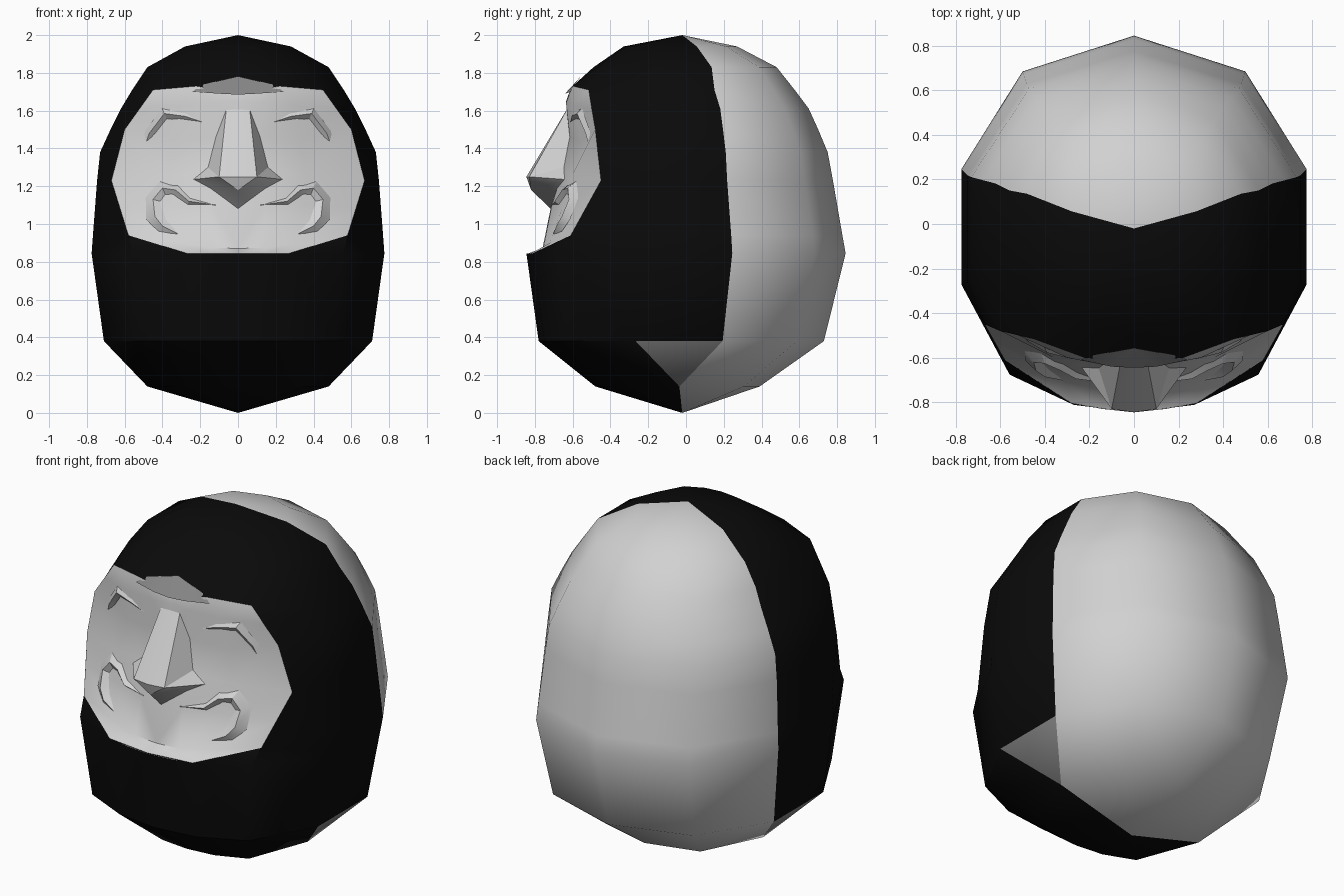
import bpy, bmesh
from mathutils import Vector
from mathutils.bvhtree import BVHTree

cube = bpy.data.objects.get("Cube")
if cube:
    bpy.data.objects.remove(cube)


def material(name, value):
    m = bpy.data.materials.new(name)
    m.use_nodes = True
    colour = (value, value, value, 1)
    m.diffuse_color = colour
    m.node_tree.nodes["Principled BSDF"].inputs["Base Color"].default_value = colour
    return m


black = material("hood black", 0.003)
pale = material("pale grey", 0.64)
grey = material("mid grey", 0.24)


def half_part(name, verts, faces, mats, indices=None, angle=0.7):
    """Mesh the +x half, face it outward, mirror it to the other side."""
    bm = bmesh.new()
    vs = [bm.verts.new(v) for v in verts]
    for i, f in enumerate(faces):
        face = bm.faces.new([vs[k] for k in f])
        face.material_index = indices[i] if indices else 0
    bmesh.ops.remove_doubles(bm, verts=bm.verts[:], dist=0.002)
    bmesh.ops.recalc_face_normals(bm, faces=bm.faces[:])
    core = Vector((0, 0, 1))
    if sum(f.normal.dot(f.calc_center_median() - core) * f.calc_area() for f in bm.faces) < 0:
        bmesh.ops.reverse_faces(bm, faces=bm.faces[:])
    mesh = bpy.data.meshes.new(name)
    bm.to_mesh(mesh)
    bm.free()
    for m in mats:
        mesh.materials.append(m)
    ob = bpy.data.objects.new(name, mesh)
    bpy.context.collection.objects.link(ob)
    bpy.ops.object.select_all(action='DESELECT')
    ob.select_set(True)
    bpy.context.view_layer.objects.active = ob
    bpy.ops.object.shade_smooth_by_angle(angle=angle)
    ob.modifiers.new("mirror", 'MIRROR')
    return ob


def grid_faces(rows, cols):
    return [(r * cols + c, r * cols + c + 1, (r + 1) * cols + c + 1, (r + 1) * cols + c)
            for r in range(rows - 1) for c in range(cols - 1)]


# Head shell: half rings running from the back centre to the front centre
section = [(0, 1), (.645, .81), (1, .29), (1, -.32), (.72, -.8), (.35, -.96), (0, -1)]
rings = [  # height, half width, front y, back y
    (0, 0, -.02, -.02), (.14, .48, -.48, .39), (.38, .71, -.78, .73),
    (.845, .775, -.845, .845), (.94, .768, -.83, .828), (1.23, .746, -.8, .778),
    (1.38, .73, -.77, .75), (1.5, .675, -.72, .7), (1.61, .62, -.67, .65),
    (1.71, .56, -.62, .575), (1.83, .48, -.49, .48), (1.94, .28, -.33, .27),
    (2, 0, -.02, -.02)]
# Edge of the face opening, by ring
opening = {4: (.58, -.61), 5: (.67, -.45), 6: (.631, -.467), 7: (.6, -.48),
           8: (.521, -.499), 9: (.45, -.515)}

verts = []
for r, (z, w, front, back) in enumerate(rings):
    mid, rad = (front + back) / 2, (back - front) / 2
    for c, (sx, sy) in enumerate(section):
        x, y, h = w * sx, mid + rad * sy, z
        if r == 1 and c in (2, 3):
            y = mid + .01                      # sides pinch together under the jaw
        if r in opening and c == 4:
            x, y = opening[r]
        if r == 4 and c > 4:                   # chin lip shares the ring below
            x, y, h = verts[3 * 7 + c]
        if r == 9 and c > 4:                   # brow edge of the opening
            x, y, h = ((.22, -.6, 1.73), (0, -.62, 1.69))[c - 5]
        verts.append((x, y, h))

faces, tints = [], []
for f in grid_faces(len(rings), 7):
    r, c = divmod(f[0], 7)
    if c >= 4 and (4 <= r < 9 or (r == 3 and c == 5)):
        continue                               # open for the face
    faces.append(f)
    tints.append(1 if c < 2 else 2 if (r == 1 and c == 2) else 0)
half_part("head_shell", verts, faces, [black, pale, grey], tints)

# Face: rows from the chin lip up to the brow
face_rows = [
    [(0, -.845, .84), (.14, -.83, .84), (.28, -.805, .84), (.58, -.61, .94)],
    [(0, -.76, .87), (.14, -.755, .875), (.3, -.72, .9), (.58, -.61, .94)],
    [(0, -.715, 1.09), (.14, -.71, 1.1), (.35, -.65, 1.1), (.626, -.528, 1.08)],
    [(0, -.66, 1.28), (.15, -.655, 1.28), (.36, -.6, 1.26), (.67, -.45, 1.23)],
    [(0, -.62, 1.48), (.12, -.615, 1.46), (.33, -.55, 1.43), (.6, -.48, 1.5)],
    [(0, -.635, 1.65), (.12, -.635, 1.64), (.3, -.6, 1.63), (.521, -.499, 1.61)],
    [(0, -.62, 1.69), (.12, -.615, 1.705), (.22, -.6, 1.73), (.45, -.515, 1.71)]]
face_verts = [p for row in face_rows for p in row]
face_quads = grid_faces(len(face_rows), 4)
half_part("face", face_verts, face_quads, [pale], angle=0.9)
surface = BVHTree.FromPolygons([Vector(v) for v in face_verts], face_quads)


def on_face(x, z, lift):
    hit = surface.ray_cast(Vector((x, -2, z)), Vector((0, 1, 0)))[0]
    return (x, (hit.y if hit else -.5) - lift, z)


def fold(name, path, lift):
    """Raised crease following a path of (x, z, half width) on the face."""
    pts = []
    for i, (x, z, w) in enumerate(path):
        a, b = path[max(i - 1, 0)], path[min(i + 1, len(path) - 1)]
        side = Vector((a[1] - b[1], b[0] - a[0])).normalized() * w
        pts += [on_face(x + side.x, z + side.y, -.004),
                on_face(x, z, lift if w > .01 else .002),
                on_face(x - side.x, z - side.y, -.004)]
    half_part(name, pts, grid_faces(len(path), 3), [pale], angle=0.5)


# Brow and cheek creases
fold("brow_fold", [(.16, 1.53, .006), (.28, 1.57, .025), (.39, 1.585, .03),
                   (.47, 1.48, .025), (.52, 1.34, .006)], .015)
fold("cheek_fold", [(.12, 1.1, .006), (.26, 1.12, .02), (.33, 1.18, .03), (.4, 1.19, .04),
                    (.45, 1.13, .04), (.44, 1.04, .05), (.4, .99, .035), (.32, .95, .006)], .025)

# Nose: flat ridge, flared nostrils and a wedge underneath
nose = [(0, -.62, 1.625), (.06, -.62, 1.625), (.1, -.83, 1.25), (0, -.845, 1.25),
        (.17, -.61, 1.31), (.245, -.63, 1.235), (0, -.82, 1.18), (0, -.705, 1.07)]
half_part("nose", nose, [(0, 1, 2, 3), (1, 4, 2), (4, 5, 2), (3, 2, 6), (2, 5, 6), (5, 7, 6)],
          [pale], angle=0.3)

# Forehead patch above the brow
patch = [(0, -.645, 1.685), (.1, -.64, 1.69), (.24, -.61, 1.7), (.2, -.592, 1.735), (0, -.556, 1.782)]
half_part("forehead_patch", patch, [(0, 1, 4), (1, 3, 4), (1, 2, 3)], [grey])
